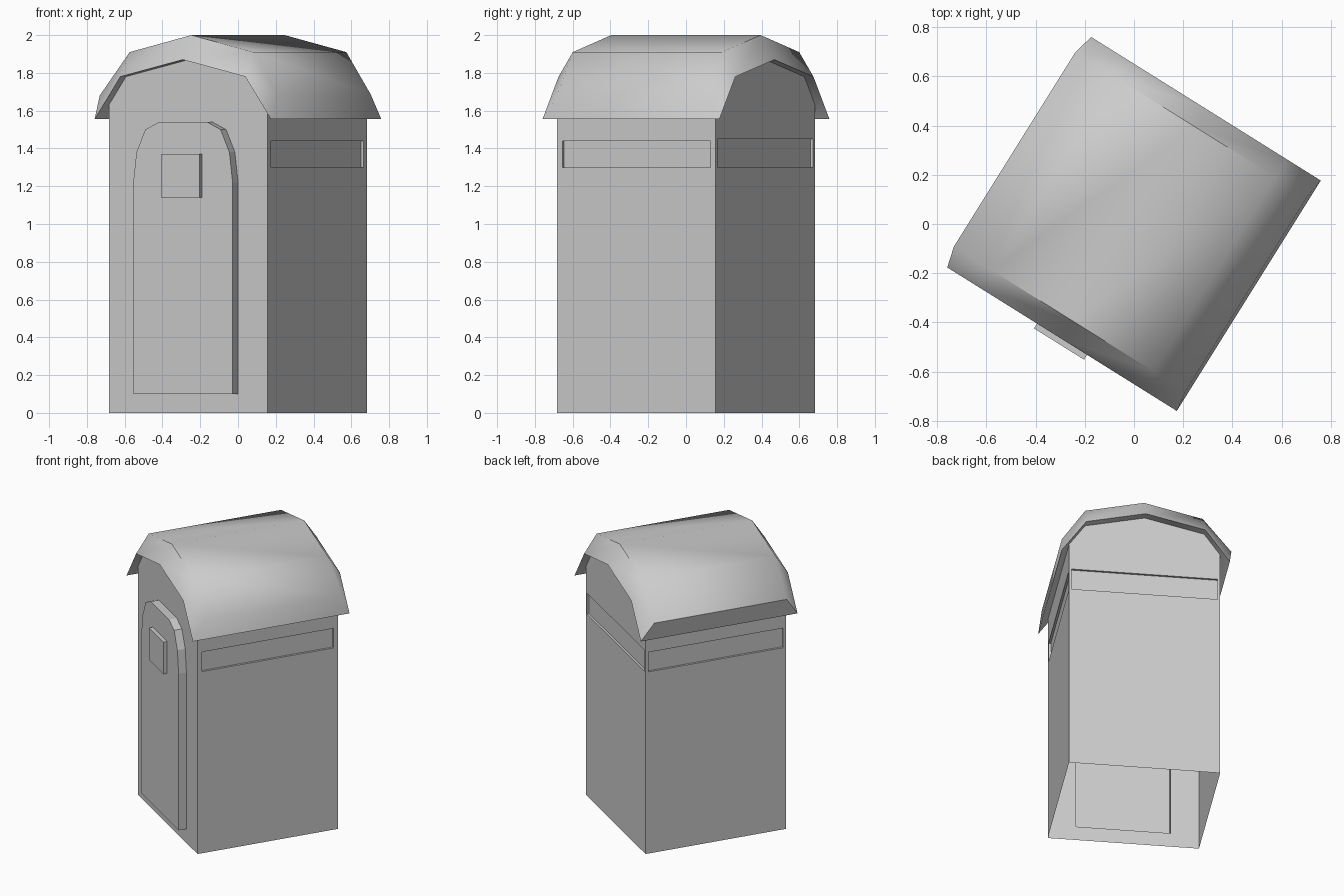
import bpy, bmesh, math
from mathutils import Matrix

if "Cube" in bpy.data.objects:
    bpy.data.objects.remove(bpy.data.objects["Cube"])

ROT = Matrix.Rotation(math.radians(-32), 4, 'Z')   # whole hut is turned


def make(name, verts, faces):
    me = bpy.data.meshes.new(name)
    me.from_pydata(verts, [], faces)
    bm = bmesh.new()
    bm.from_mesh(me)
    bmesh.ops.recalc_face_normals(bm, faces=bm.faces)
    bm.to_mesh(me)
    bm.free()
    ob = bpy.data.objects.new(name, me)
    bpy.context.collection.objects.link(ob)
    return ob


def prism(name, profile, y0, y1):
    """Extrude an (x, z) outline along y."""
    n = len(profile)
    verts = [(x, y, z) for y in (y0, y1) for x, z in profile]
    faces = [tuple(range(n)), tuple(range(n, 2 * n))]
    faces += [(i, (i + 1) % n, n + (i + 1) % n, n + i) for i in range(n)]
    return make(name, verts, faces)


def box(name, x0, x1, y0, y1, z0, z1):
    return prism(name, [(x0, z0), (x1, z0), (x1, z1), (x0, z1)], y0, y1)


def mirrored(half):
    """Right half outline to full closed outline."""
    return half + [(-x, z) for x, z in reversed(half) if x > 0]


def combine(target, other, op):
    m = target.modifiers.new(op, 'BOOLEAN')
    m.operation, m.solver, m.object = op, 'EXACT', other
    bpy.context.view_layer.objects.active = target
    bpy.ops.object.modifier_apply(modifier=m.name)
    bpy.data.objects.remove(other)


# Body with arched gables
B = 0.495
body = prism("body", mirrored([(B, 0), (B, 1.635), (0.39, 1.78), (0, 1.87)]), -B, B)

# Raised arched door and its window panel, grown out of the front wall
door = prism("door", mirrored([(0.31, 0.1), (0.31, 1.22), (0.29, 1.38), (0.235, 1.5), (0.15, 1.54)]),
             -0.55, -0.48)
combine(body, door, 'UNION')
combine(body, box("door_window", -0.12, 0.12, -0.575, -0.52, 1.14, 1.37), 'UNION')

# Shallow window slits on both sides and the back
D = 0.015
combine(body, box("slit_r", B - D, 0.6, -0.463, 0.463, 1.3, 1.44), 'DIFFERENCE')
combine(body, box("slit_l", -0.6, D - B, -0.475, 0.475, 1.3, 1.44), 'DIFFERENCE')
combine(body, box("slit_b", -0.478, 0.478, B - D, 0.6, 1.3, 1.45), 'DIFFERENCE')

# Open bottom and top (the roof is the ceiling)
bm = bmesh.new()
bm.from_mesh(body.data)
gone = [f for f in bm.faces if max(v.co.z for v in f.verts) < 0.01
        or (f.normal.z > 0.1 and min(v.co.z for v in f.verts) > 1.6)]
bmesh.ops.delete(bm, geom=gone, context='FACES')
bm.to_mesh(body.data)
bm.free()

# Roof: outer shell ring, lower rim ring, underside
rim = [(-0.55, 1.555), (-0.39, 1.78), (0, 1.87), (0.39, 1.78), (0.55, 1.555)]
top = [(-0.572, 1.68), (-0.385, 1.91), (0, 2.0), (0.385, 1.91), (0.538, 1.685)]
verts = []
for prof, y in ((rim, -0.552), (top, -0.466), (top, 0.466), (rim, 0.552)):
    verts += [(x, y, z) for x, z in prof]
faces = []
for r in range(4):
    a, b = r * 5, (r + 1) % 4 * 5
    faces += [(a + i, a + i + 1, b + i + 1, b + i) for i in range(4)]
faces += [(0, 5, 10, 15), (4, 9, 14, 19)]
roof = make("roof", verts, faces)

for ob in (body, roof):
    ob.data.transform(ROT)
bpy.ops.object.select_all(action='DESELECT')
roof.select_set(True)
bpy.context.view_layer.objects.active = roof
bpy.ops.object.shade_smooth_by_angle(angle=math.radians(48))
